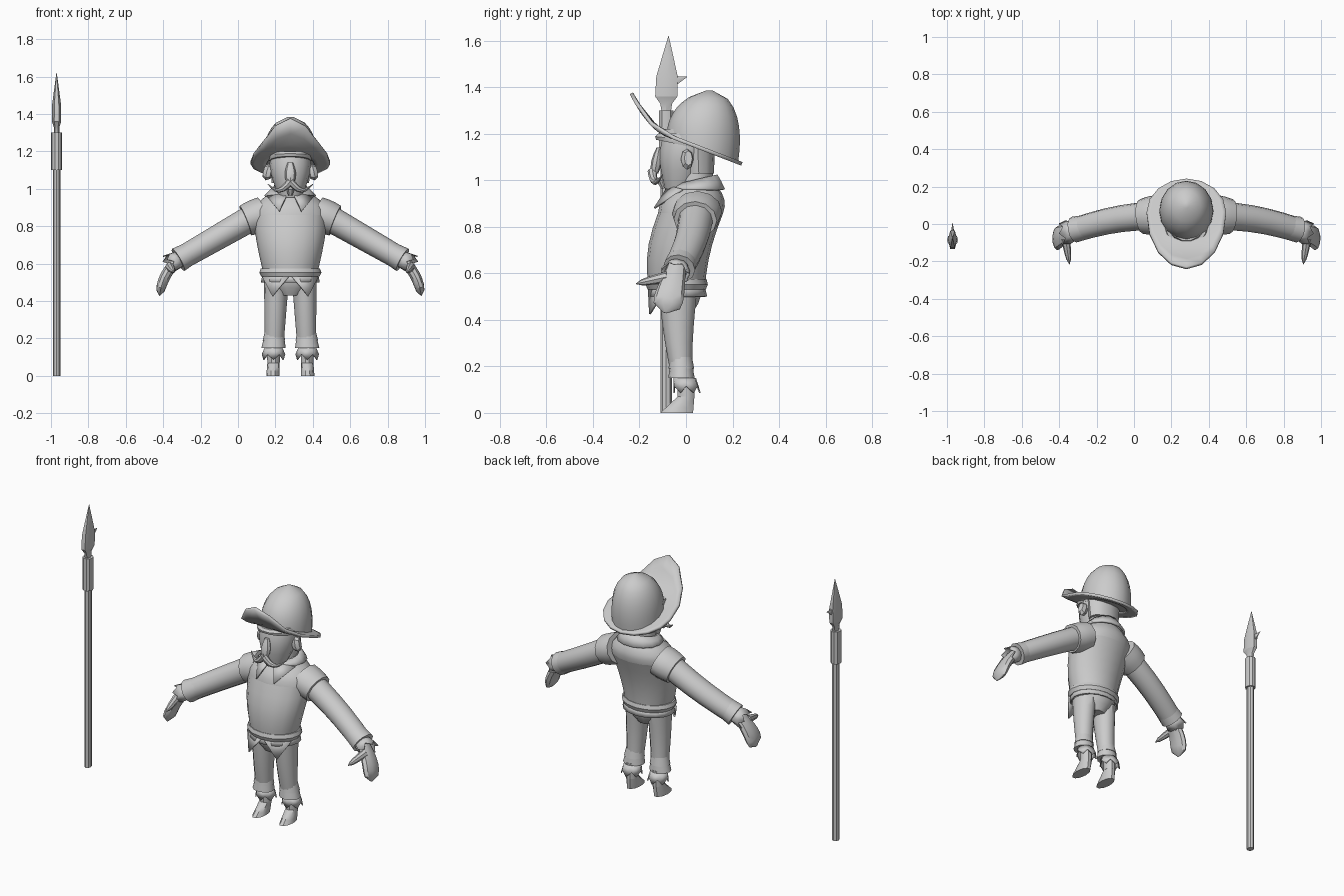
import bpy, bmesh, math
from mathutils import Vector

if "Cube" in bpy.data.objects:
    bpy.data.objects.remove(bpy.data.objects["Cube"])

COLOR = (0.6, 0.6, 0.6, 1)
grey = bpy.data.materials.new("plain grey")
grey.use_nodes = True
grey.diffuse_color = COLOR
grey.node_tree.nodes["Principled BSDF"].inputs["Base Color"].default_value = COLOR

FIGURE = Vector((.28, 0, 0))
SPEAR = Vector((-.97, -.085, 0))


def finish(name, bm, origin=FIGURE, mirror=False, thickness=0):
    """Turn a bmesh into a shaded object, optionally thickened and mirrored."""
    bmesh.ops.recalc_face_normals(bm, faces=bm.faces)
    mesh = bpy.data.meshes.new(name)
    bm.to_mesh(mesh)
    bm.free()
    mesh.materials.append(grey)
    part = bpy.data.objects.new(name, mesh)
    bpy.context.collection.objects.link(part)
    part.location = origin
    if thickness:
        solidify = part.modifiers.new("thickness", 'SOLIDIFY')
        solidify.thickness = thickness
        solidify.offset = 0
    if mirror:
        twin = part.modifiers.new("mirror", 'MIRROR')
        twin.use_mirror_merge = False
    bpy.ops.object.select_all(action='DESELECT')
    part.select_set(True)
    bpy.context.view_layer.objects.active = part
    bpy.ops.object.shade_smooth_by_angle(angle=math.radians(35))


def bridge(bm, rings):
    """Join consecutive closed rings of vertices with quads."""
    for low, high in zip(rings, rings[1:]):
        for k in range(len(low)):
            j = (k + 1) % len(low)
            bm.faces.new((low[k], low[j], high[j], high[k]))


def tube(name, start, end, first, last, bulge=0, sag=(0, 0, 0), dome=0, tilt=0,
         sides=12, steps=6, follow=False, hollow=False, zigzag=0, **options):
    """Elliptic tube from start to end, between two (half width, half depth) sizes.

    bulge swells the middle, sag bows the path, dome rounds off the end,
    tilt leans the first ring, follow turns the rings along the path."""
    start, end, sag = Vector(start), Vector(end), Vector(sag)
    first, last = Vector(first), Vector(last)
    bm = bmesh.new()
    rings = []
    for i in range(steps):
        f = i / (steps - 1)
        wave = math.sin(math.pi * f)
        centre = start.lerp(end, f) + sag * wave
        size = first.lerp(last, f) * (1 + bulge * wave)
        if dome:
            size *= math.sqrt(max(1 - f ** dome, .01))
        if follow:
            tangent = end - start + sag * math.pi * math.cos(math.pi * f)
            tangent.normalize()
            side = Vector((1, 0, 0) if abs(tangent.y) > .7 else (0, 1, 0))
            u = (side - tangent * side.dot(tangent)).normalized()
            v = tangent.cross(u)
        else:
            lean = tilt * (1 - f)
            u = Vector((1, 0, 0))
            v = Vector((0, math.cos(lean), math.sin(lean)))
        ring = []
        for k in range(sides):
            a = math.tau * k / sides
            point = centre + u * size.x * math.cos(a) + v * size.y * math.sin(a)
            if i == steps - 1 and k % 2:
                point += (end - start).normalized() * zigzag
            ring.append(bm.verts.new(point))
        rings.append(ring)
    bridge(bm, rings)
    if not hollow:
        bm.faces.new(rings[0])
        bm.faces.new(rings[-1])
    finish(name, bm, **options)


def plate(name, corners):
    """Thin pointed piece of cloth, one on each side."""
    bm = bmesh.new()
    bm.faces.new([bm.verts.new(c) for c in corners])
    finish(name, bm, mirror=True, thickness=.009)


# Spear
tube("spear_shaft", (0, 0, 0), (0, 0, 1.12), (.02, .024), (.02, .024),
     sides=8, steps=2, origin=SPEAR)
tube("spear_socket", (0, 0, 1.1), (0, 0, 1.3), (.03, .032), (.03, .032),
     sides=10, steps=2, origin=SPEAR)
tube("spear_neck", (0, 0, 1.3), (0, 0, 1.36), (.015, .024), (.025, .055),
     bulge=-.25, sides=6, steps=3, origin=SPEAR)
tube("spear_blade", (0, 0, 1.36), (0, .01, 1.62), (.025, .055), (.001, .001),
     bulge=.5, sides=6, steps=4, origin=SPEAR)
tube("spear_hook", (0, .01, 1.42), (0, .09, 1.445), (.014, .035), (.001, .001),
     sides=6, steps=3, follow=True, origin=SPEAR)

# Head
tube("head", (0, -.03, .955), (0, .01, 1.22), (.06, .06), (.1, .1),
     bulge=.32, sides=14, steps=7)
tube("neck", (0, .04, .93), (0, .04, 1.05), (.09, .08), (.085, .075), steps=2)
tube("hair", (0, .055, 1.03), (0, .05, 1.15), (.1, .065), (.11, .075), steps=3)
tube("brow_band", (0, -.01, 1.15), (0, 0, 1.2), (.112, .124), (.112, .124),
     bulge=.06, tilt=-.2, sides=14, steps=3)
tube("nose", (0, -.135, 1.03), (0, -.115, 1.14), (.02, .016), (.015, .012),
     bulge=.7, sides=8, steps=5)
tube("ear", (.1, 0, 1.085), (.14, .01, 1.095), (.022, .033), (.018, .033),
     bulge=.4, sides=8, steps=3, follow=True, mirror=True)
tube("moustache", (0, -.145, 1.04), (.12, -.1, 1.025), (.02, .02), (.002, .002),
     bulge=.2, sag=(0, -.01, -.04), sides=8, steps=7, follow=True, mirror=True)
tube("mouth_tuft", (0, -.1, .965), (0, -.115, 1), (.012, .01), (.022, .015),
     sides=6, steps=2)

# Helmet dome
tube("helmet_dome", (0, .07, 1.135), (0, .1, 1.385), (.145, .165), (.145, .155),
     dome=2.5, tilt=-.37, sides=16, steps=9)


# Helmet brim, sloping to the back and curling up to a point in front
def brim_height(y):
    return 1.163 - .385 * y + 5 * max(0, -.08 - y) ** 2


bm = bmesh.new()
rings = []
for step in range(5):
    ring = []
    for k in range(16):
        a = math.tau * k / 16
        reach = .18 if math.sin(a) > 0 else .295
        inner = Vector((.13 * math.cos(a), .07 + .13 * math.sin(a)))
        outer = Vector((.213 * math.cos(a), .06 + reach * math.sin(a)))
        x, y = inner.lerp(outer, step / 4)
        ring.append(bm.verts.new((x, y, brim_height(y))))
    rings.append(ring)
bridge(bm, rings)
finish("helmet_brim", bm, thickness=.016)

# Jacket
tube("jacket_body", (0, -.04, .53), (0, .02, .86), (.14, .12), (.2, .14),
     bulge=.04, sag=(0, -.02, 0), sides=16)
tube("jacket_shoulders", (0, .02, .86), (0, .05, 1), (.2, .14), (.08, .07),
     bulge=.2, sides=16)
tube("jacket_belt", (0, -.04, .53), (0, -.04, .575), (.155, .125), (.158, .128),
     bulge=.06, sides=16, steps=3)
tube("jacket_skirt", (0, -.035, .54), (0, -.035, .5), (.145, .112), (.153, .122),
     sides=16, steps=2, hollow=True, thickness=.009)
plate("jacket_flap", [(.15, -.09, .53), (.01, -.16, .53), (.095, -.155, .425)])
tube("collar", (0, .045, 1), (0, .05, .96), (.095, .09), (.135, .115),
     tilt=.25, sides=14, steps=3, hollow=True, thickness=.012)
plate("collar_point", [(.015, -.075, .975), (.125, -.015, .96), (.06, -.135, .88)])

# Arms
tube("shoulder_cap", (.14, .05, .87), (.24, .04, .83), (.105, .09), (.093, .085),
     bulge=.05, steps=4, follow=True, mirror=True)
tube("sleeve", (.18, .045, .86), (.59, -.03, .625), (.076, .072), (.066, .062),
     sag=(0, .015, 0), follow=True, mirror=True)
tube("sleeve_cuff", (.53, -.015, .66), (.6, -.03, .62), (.065, .06), (.07, .068),
     steps=2, follow=True, mirror=True)
tube("wrist_frill", (.58, -.03, .63), (.635, -.045, .605), (.042, .04), (.062, .05),
     steps=2, follow=True, hollow=True, zigzag=.028, mirror=True, thickness=.006)
tube("hand", (.6, -.04, .63), (.7, -.09, .43), (.04, .03), (.08, .03),
     sag=(.02, 0, 0), dome=6, sides=10, steps=8, follow=True, mirror=True)
tube("thumb", (.645, -.08, .585), (.625, -.215, .555), (.024, .024), (.014, .015),
     dome=5, sides=8, follow=True, mirror=True)

# Breeches
tube("breeches_seat", (0, -.035, .43), (0, -.035, .55), (.06, .065), (.14, .1),
     bulge=.2, sides=14, steps=4)
tube("breeches_leg", (.086, -.02, .17), (.075, -.035, .5), (.05, .046), (.066, .08),
     sag=(0, -.005, 0), mirror=True)
tube("breeches_cuff", (.09, -.02, .15), (.087, -.02, .2), (.065, .056), (.055, .05),
     steps=2, mirror=True)
tube("breeches_fold", (.088, -.02, .19), (.086, -.022, .24), (.06, .055), (.05, .048),
     steps=2, mirror=True)

# Boots
tube("boot_frill", (.09, -.005, .15), (.09, 0, .115), (.045, .045), (.06, .056),
     steps=2, hollow=True, zigzag=.03, mirror=True, thickness=.006)
tube("boot_ankle", (.09, 0, .16), (.09, 0, .065), (.036, .038), (.033, .038),
     sides=10, steps=3, mirror=True)
tube("boot_foot", (.09, 0, .07), (.093, -.04, 0), (.033, .038), (.036, .074),
     sides=10, steps=4, mirror=True)
